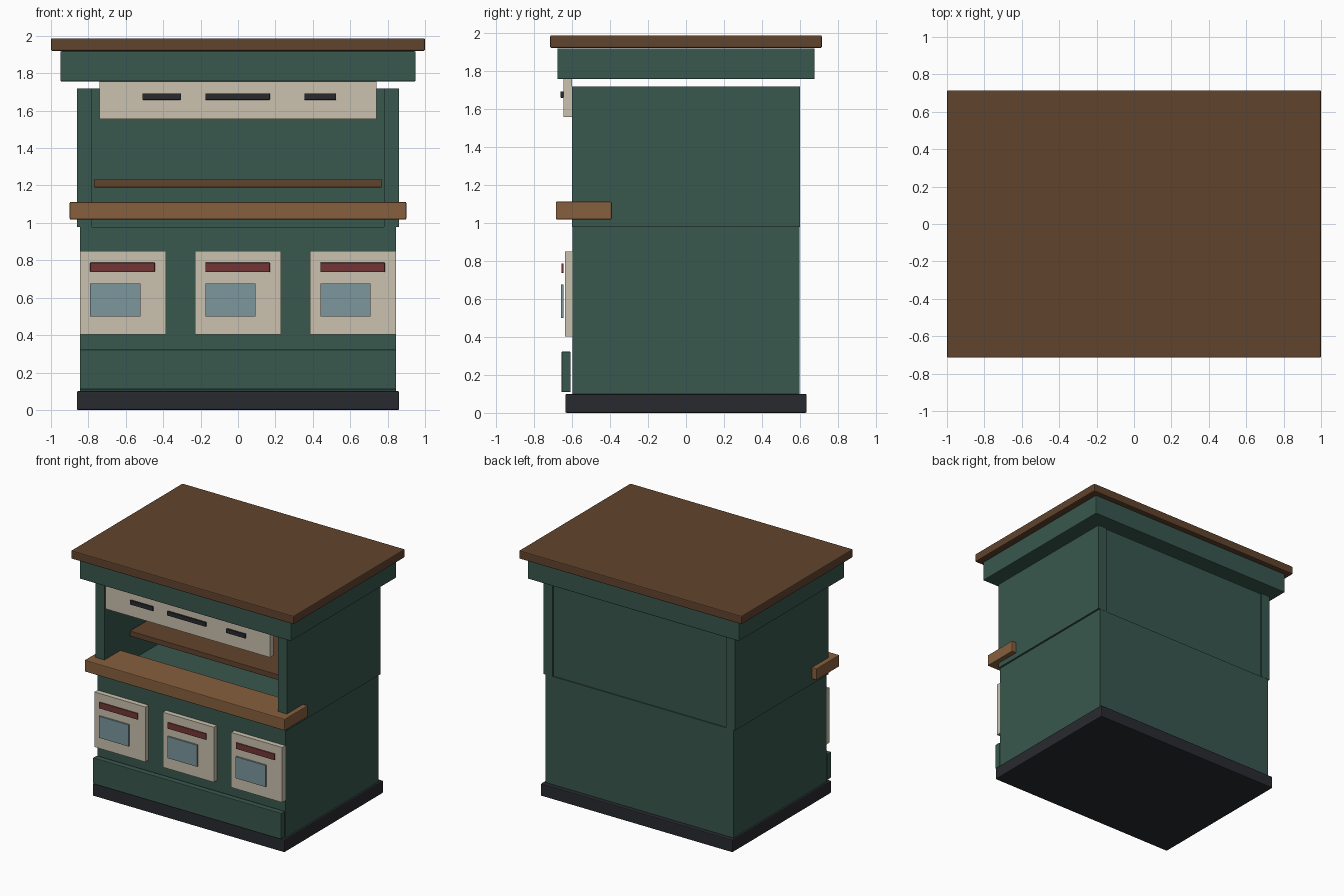
import bpy, bmesh

if "Cube" in bpy.data.objects:
    bpy.data.objects.remove(bpy.data.objects["Cube"])


def mat(name, rgb):
    m = bpy.data.materials.new(name)
    m.diffuse_color = (*rgb, 1)
    m.use_nodes = True
    m.node_tree.nodes["Principled BSDF"].inputs["Base Color"].default_value = m.diffuse_color
    return m


GREEN = mat("green_paint", (0.040, 0.095, 0.075))
WOOD = mat("counter_wood", (0.24, 0.115, 0.047))
DARK_WOOD = mat("roof_wood", (0.12, 0.057, 0.026))
CREAM = mat("cream", (0.60, 0.54, 0.43))
RED = mat("red", (0.17, 0.036, 0.036))
GLASS = mat("glass", (0.20, 0.31, 0.34))
BLACK = mat("charcoal", (0.022, 0.023, 0.028))


def box(name, x, y, z, material, bevel=0.0):
    """Box spanning the given (min, max) ranges."""
    bm = bmesh.new()
    bmesh.ops.create_cube(bm, size=1)
    for v in bm.verts:
        v.co = [r[0] if c < 0 else r[1] for c, r in zip(v.co, (x, y, z))]
    me = bpy.data.meshes.new(name)
    bm.to_mesh(me)
    bm.free()
    me.materials.append(material)
    ob = bpy.data.objects.new(name, me)
    bpy.context.collection.objects.link(ob)
    if bevel:
        b = ob.modifiers.new("bevel", "BEVEL")
        b.width = bevel
        b.segments = 2
    return ob


def sym(half):
    return (-half, half)


# Base and lower cabinet
box("plinth", sym(0.862), sym(0.635), (0, 0.10), BLACK, 0.007)
box("lower_cabinet", sym(0.845), sym(0.598), (0.10, 0.978), GREEN)
box("kick_panel", sym(0.845), (-0.655, -0.607), (0.11, 0.322), GREEN, 0.004)

# Upper side walls and slightly recessed back panel
for side, x in (("left", (-0.86, -0.78)), ("right", (0.78, 0.86))):
    box(side + "_wall", x, sym(0.60), (0.977, 1.718), GREEN)
box("back_panel", sym(0.78), (0.53, 0.59), (0.977, 1.718), GREEN)

# Serving counter and inner shelf
box("counter", sym(0.90), (-0.685, -0.39), (1.018, 1.112), WOOD, 0.006)
box("shelf", sym(0.77), (-0.29, 0.53), (1.19, 1.233), DARK_WOOD, 0.003)

# Roof
box("fascia", sym(0.95), sym(0.677), (1.756, 1.918), GREEN, 0.006)
box("roof", sym(1.0), sym(0.715), (1.92, 1.987), DARK_WOOD, 0.007)

# Header board with dark strips
box("header_board", sym(0.74), (-0.645, -0.60), (1.556, 1.757), CREAM)
for i, x in enumerate(((-0.51, -0.305), (-0.175, 0.17), (0.355, 0.525))):
    box(f"header_strip_{i}", x, (-0.66, -0.645), (1.658, 1.692), BLACK, 0.002)

# Three front display panels
for i, cx in enumerate((-0.615, 0.0, 0.615)):
    box(f"display_panel_{i}", (cx - 0.229, cx + 0.229), (-0.638, -0.598),
        (0.403, 0.85), CREAM)
    box(f"red_bar_{i}", (cx - 0.175, cx + 0.17), (-0.655, -0.645),
        (0.737, 0.787), RED, 0.002)
    box(f"window_{i}", (cx - 0.175, cx + 0.093), (-0.658, -0.645),
        (0.50, 0.675), GLASS)
